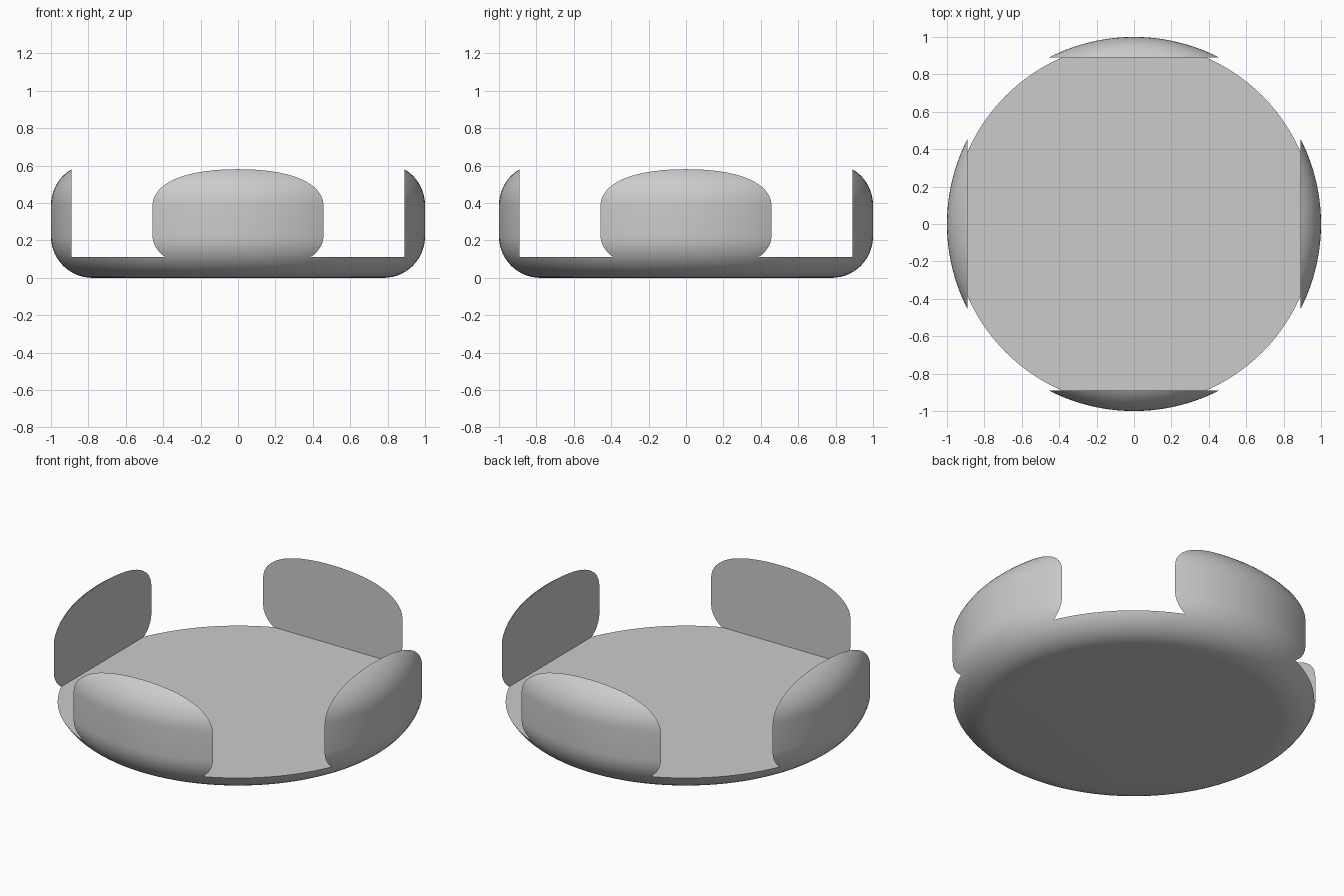
import bpy
import bmesh
import math
from mathutils import Matrix

if "Cube" in bpy.data.objects:
    bpy.data.objects.remove(bpy.data.objects["Cube"], do_unlink=True)

RADIUS = 1.0
HEIGHT = 0.611
FILLET = 0.222
CUT_HALF = 0.889     # inner faces of the four upright walls
FLOOR = 0.111        # thickness of the base plate

# One plain grey material
grey = bpy.data.materials.new("plain_grey")
grey.use_nodes = True
colour = (0.6, 0.6, 0.6, 1.0)
grey.diffuse_color = colour
grey.node_tree.nodes["Principled BSDF"].inputs["Base Color"].default_value = colour


def make_object(name, bm):
    mesh = bpy.data.meshes.new(name)
    bm.to_mesh(mesh)
    bm.free()
    mesh.materials.append(grey)
    obj = bpy.data.objects.new(name, mesh)
    bpy.context.collection.objects.link(obj)
    return obj


# Round puck with generous rounded rims
bm = bmesh.new()
bmesh.ops.create_cone(bm, cap_ends=True, segments=128, radius1=RADIUS, radius2=RADIUS,
                      depth=HEIGHT, matrix=Matrix.Translation((0, 0, HEIGHT / 2)))
holder = make_object("round_tray_with_four_walls", bm)

# Square block that hollows the puck, leaving the plate and four wall segments
bm = bmesh.new()
size = 2 * CUT_HALF
bmesh.ops.create_cube(bm, size=1, matrix=Matrix.Translation((0, 0, FLOOR + 0.5))
                      @ Matrix.Diagonal((size, size, 1, 1)))
cutter = make_object("square_cutter", bm)
cutter.hide_render = True

# Round the rims, then cut
bevel = holder.modifiers.new("rounded_rims", 'BEVEL')
bevel.width = FILLET
bevel.segments = 14
bevel.limit_method = 'ANGLE'
bevel.angle_limit = math.radians(40)

cut = holder.modifiers.new("square_cut", 'BOOLEAN')
cut.operation = 'DIFFERENCE'
cut.solver = 'EXACT'
cut.object = cutter

bpy.ops.object.select_all(action='DESELECT')
holder.select_set(True)
bpy.context.view_layer.objects.active = holder
for name in ("rounded_rims", "square_cut"):
    bpy.ops.object.modifier_apply(modifier=name)
bpy.data.objects.remove(cutter, do_unlink=True)

# Smooth the curved surfaces, keep the cut edges crisp
bpy.ops.object.shade_smooth_by_angle(angle=math.radians(30))
